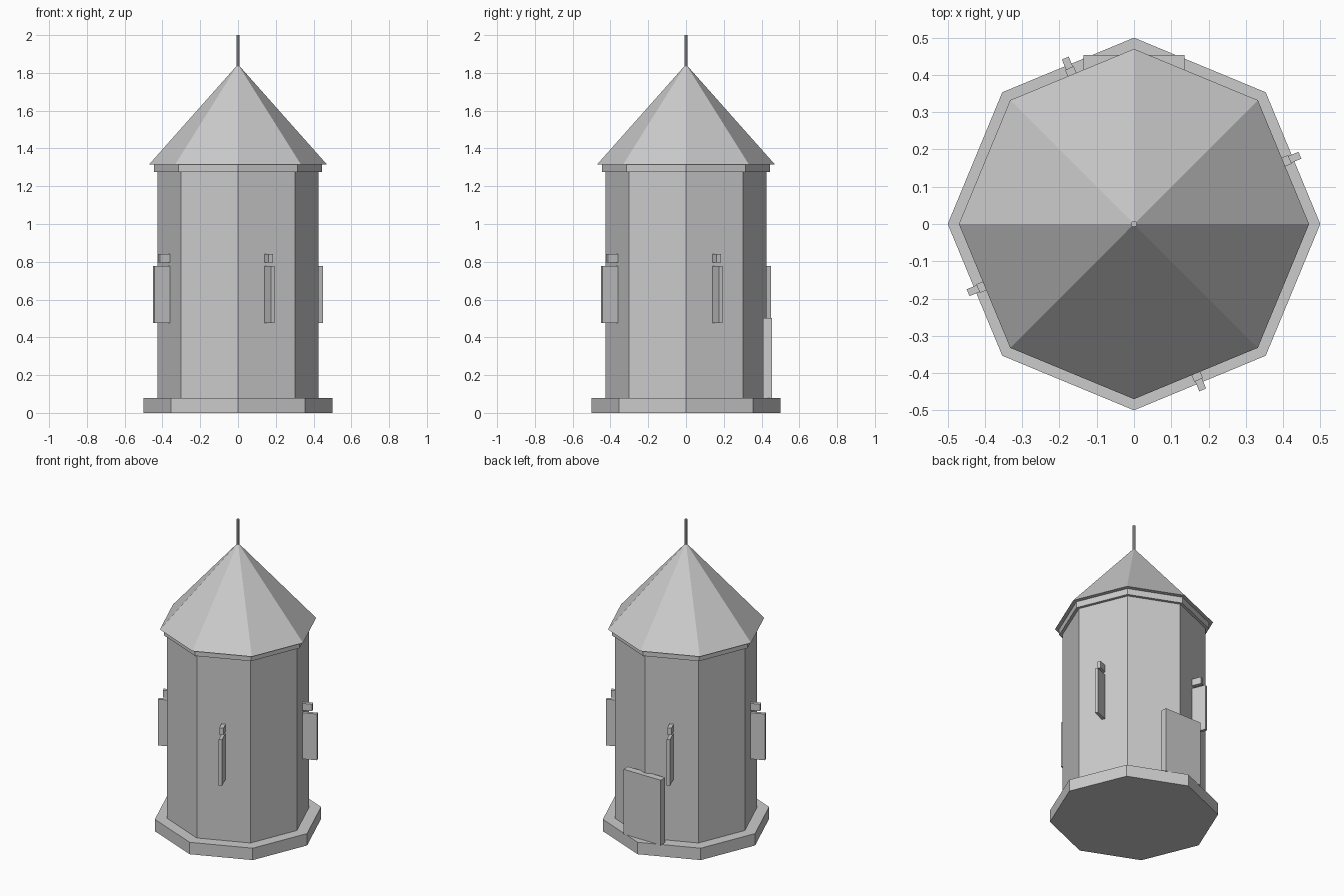
import bpy, math

if "Cube" in bpy.data.objects:
    bpy.data.objects.remove(bpy.data.objects["Cube"])


def prism(name, r1, r2, z0, z1, sides=8):
    # corners lie on the x and y axes
    bpy.ops.mesh.primitive_cone_add(vertices=sides, radius1=r1, radius2=r2,
                                    depth=z1 - z0, location=(0, 0, (z0 + z1) / 2))
    ob = bpy.context.object
    ob.name = name
    return ob


def radial_box(name, angle, r0, r1, width, z0, z1):
    # box whose length runs outward from the tower axis
    r = (r0 + r1) / 2
    bpy.ops.mesh.primitive_cube_add(
        size=1, location=(r * math.cos(angle), r * math.sin(angle), (z0 + z1) / 2),
        rotation=(0, 0, angle))
    ob = bpy.context.object
    ob.name = name
    ob.scale = (r1 - r0, width, z1 - z0)
    bpy.ops.object.transform_apply(location=False, rotation=True, scale=True)
    return ob


# Octagonal tower
prism("base_plinth", 0.50, 0.50, 0.0, 0.078)
prism("tower_wall", 0.426, 0.426, 0.078, 1.28)
prism("eaves_ring", 0.445, 0.445, 1.275, 1.315)
prism("roof", 0.47, 0.0, 1.316, 1.845)
prism("finial", 0.008, 0.008, 1.83, 2.0)

# Window slits with small blocks above, on every second face
for i in range(4):
    a = math.radians(22.5 + 90 * i)
    radial_box(f"window_slit_{i + 1}", a, 0.38, 0.482, 0.02, 0.476, 0.778)
    radial_box(f"window_block_{i + 1}", a, 0.38, 0.453, 0.025, 0.795, 0.84)

# Door across the rear corner
radial_box("door", math.pi / 2, 0.408, 0.454, 0.27, 0.075, 0.502)
